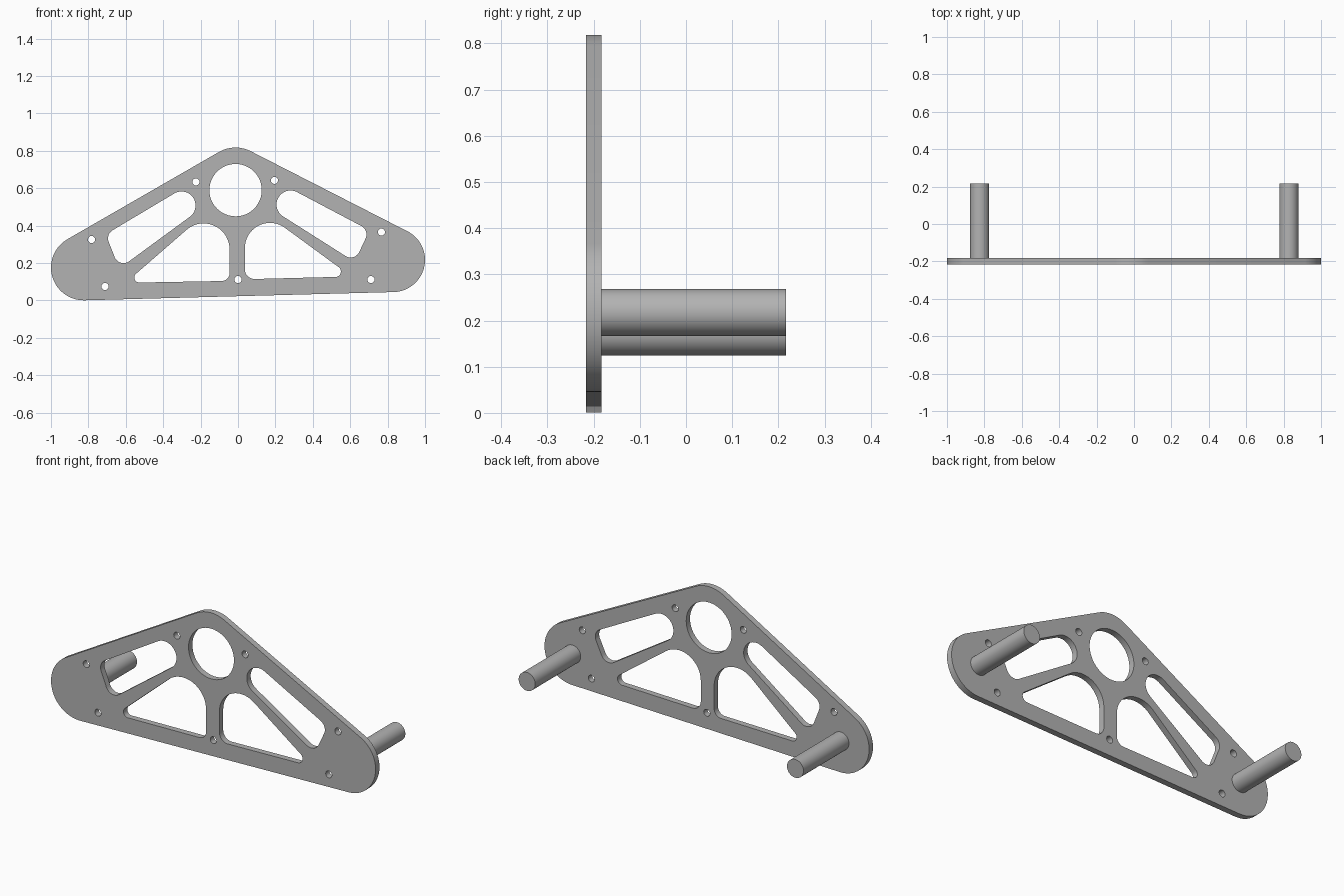
import bpy
import math
from mathutils import Vector, geometry

cube = bpy.data.objects.get("Cube")
if cube:
    bpy.data.objects.remove(cube, do_unlink=True)

BACK, FRONT, PIN_END = -0.183, -0.217, 0.217

grey = bpy.data.materials.new("satin grey")
grey.use_nodes = True
colour = (0.45, 0.45, 0.45, 1)
grey.diffuse_color = colour
grey.node_tree.nodes["Principled BSDF"].inputs["Base Color"].default_value = colour


def rounded_outline(circles, steps=48):
    """Convex outline wrapped around circles given as (x, z, radius)."""
    pts = [Vector((x + r * math.cos(math.tau * i / steps),
                   z + r * math.sin(math.tau * i / steps)))
           for x, z, r in circles for i in range(steps)]
    return [pts[i] for i in geometry.convex_hull_2d(pts)]


def finish(obj):
    obj.data.materials.clear()
    obj.data.materials.append(grey)
    bpy.ops.object.select_all(action='DESELECT')
    obj.select_set(True)
    bpy.context.view_layer.objects.active = obj
    bpy.ops.object.shade_smooth_by_angle(angle=math.radians(30))


# Plate: outer edge, then windows, bore and bolt holes
outer = [(-0.825, 0.176, 0.175), (0.828, 0.217, 0.172), (-0.013, 0.64, 0.178)]
windows = [
    # upper left and upper right slots
    [(-0.302, 0.508, 0.075), (-0.644, 0.332, 0.051), (-0.612, 0.251, 0.051)],
    [(0.281, 0.513, 0.075), (0.636, 0.353, 0.051), (0.602, 0.281, 0.051)],
    # lower left and lower right windows
    [(-0.184, 0.273, 0.139), (-0.088, 0.147, 0.043), (-0.527, 0.123, 0.027)],
    [(0.171, 0.281, 0.134), (0.088, 0.166, 0.051), (0.521, 0.155, 0.029)],
    # round bore
    [(-0.013, 0.59, 0.14)],
]
bolts = [(-0.225, 0.634), (0.195, 0.642), (-0.783, 0.326), (0.767, 0.366),
         (-0.711, 0.075), (0.711, 0.112), (0, 0.112)]

curve = bpy.data.curves.new("plate", 'CURVE')
curve.dimensions = '2D'
curve.fill_mode = 'BOTH'
curve.extrude = (BACK - FRONT) / 2
outlines = [rounded_outline(c) for c in [outer] + windows]
outlines += [rounded_outline([(x, z, 0.019)], 20) for x, z in bolts]
for outline in outlines:
    spline = curve.splines.new('POLY')
    spline.points.add(len(outline) - 1)
    for point, p in zip(spline.points, outline):
        point.co = (p.x, p.y, 0, 1)
    spline.use_cyclic_u = True

plate = bpy.data.objects.new("plate", curve)
bpy.context.collection.objects.link(plate)
plate.rotation_euler.x = math.pi / 2
plate.location.y = (BACK + FRONT) / 2
bpy.ops.object.select_all(action='DESELECT')
plate.select_set(True)
bpy.context.view_layer.objects.active = plate
bpy.ops.object.convert(target='MESH')
plate = bpy.context.object
bpy.ops.object.mode_set(mode='EDIT')
bpy.ops.mesh.select_all(action='SELECT')
bpy.ops.mesh.remove_doubles(threshold=0.0001)
bpy.ops.mesh.normals_make_consistent(inside=False)
bpy.ops.object.mode_set(mode='OBJECT')
finish(plate)

# Pins standing out from the back
for name, x, z in (("right_pin", -0.825, 0.175), ("left_pin", 0.828, 0.217)):
    bpy.ops.mesh.primitive_cylinder_add(
        vertices=40, radius=0.051, depth=PIN_END - BACK + 0.01,
        location=(x, (PIN_END + BACK - 0.01) / 2, z),
        rotation=(math.pi / 2, 0, 0))
    pin = bpy.context.object
    pin.name = name
    finish(pin)
